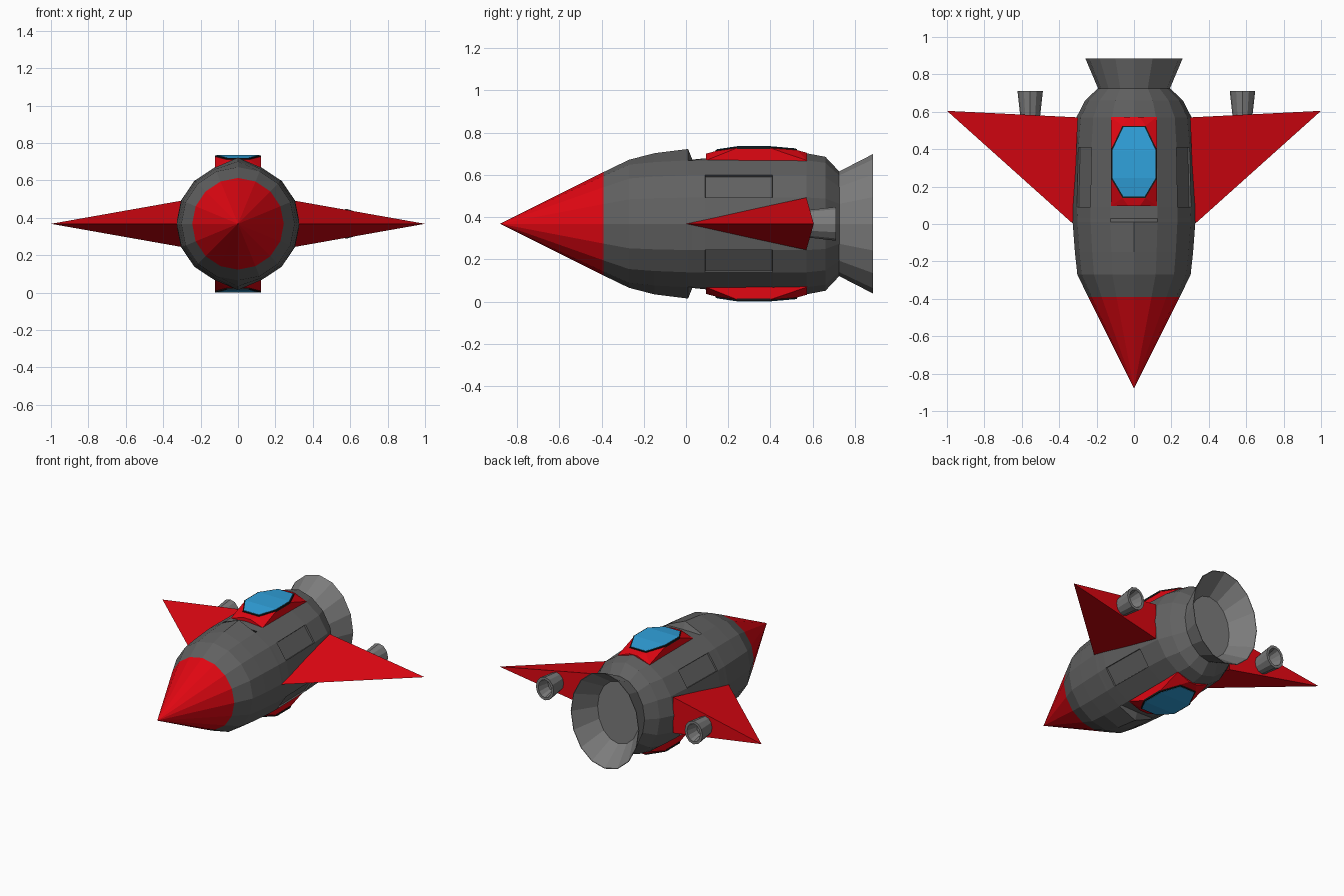
import bpy, bmesh, math

if "Cube" in bpy.data.objects:
    bpy.data.objects.remove(bpy.data.objects["Cube"])

ZC = 0.368   # height of the main axis
SIDES = 16


def material(name, col):
    m = bpy.data.materials.new(name)
    m.diffuse_color = (*col, 1)
    m.use_nodes = True
    m.node_tree.nodes["Principled BSDF"].inputs["Base Color"].default_value = m.diffuse_color
    return m


RED = material("red", (0.75, 0.002, 0.006))
BLUE = material("blue", (0.03, 0.36, 0.72))
BLACK = material("black", (0.01, 0.01, 0.01))
GREY = material("dark_grey", (0.12, 0.12, 0.12))
LIGHT = material("mid_grey", (0.2, 0.2, 0.2))


def build(name, verts, faces, mat):
    me = bpy.data.meshes.new(name)
    me.from_pydata(verts, [], faces)
    bm = bmesh.new()
    bm.from_mesh(me)
    if not faces:   # bare points become their convex hull
        bmesh.ops.convex_hull(bm, input=bm.verts)
    bmesh.ops.recalc_face_normals(bm, faces=bm.faces)
    bm.to_mesh(me)
    bm.free()
    me.materials.append(mat)
    ob = bpy.data.objects.new(name, me)
    bpy.context.collection.objects.link(ob)
    return ob


def loft(name, rings, mat):
    """Skin equal-length closed rings and cap both ends."""
    n = len(rings[0])
    verts = [p for r in rings for p in r]
    faces = [(k * n + i, k * n + (i + 1) % n, (k + 1) * n + (i + 1) % n, (k + 1) * n + i)
             for k in range(len(rings) - 1) for i in range(n)]
    faces += [tuple(range(n)), tuple(range((len(rings) - 1) * n, len(rings) * n))]
    return build(name, verts, faces, mat)


def ellipse(y, rx, rz, top=None, cx=0.0, n=SIDES):
    """Ring around the y axis; top overrides the height of the crest and keel points."""
    pts = []
    for i in range(n):
        a = 2 * math.pi * i / n
        z = rz * math.sin(a)
        if top and i in (n // 4, 3 * n // 4):
            z = math.copysign(top, z)
        pts.append((cx + rx * math.cos(a), y, ZC + z))
    return pts


# Hull, with a raised hood that steps down ahead of each canopy
rows = [(-0.39, 0.245, 0.245, 0.245), (-0.27, 0.303, 0.303, 0.303),
        (-0.15, 0.316, 0.316, 0.334), (0.01, 0.328, 0.325, 0.354),
        (0.03, 0.328, 0.325, 0.304), (0.09, 0.33, 0.325, 0.31),
        (0.41, 0.322, 0.325, 0.325), (0.57, 0.308, 0.325, 0.334),
        (0.66, 0.262, 0.312, 0.317), (0.728, 0.19, 0.245, 0.245)]
hull = loft("hull", [ellipse(*r) for r in rows], GREY)

# Shallow sunken panels along the shoulders
bm = bmesh.new()
bm.from_mesh(hull.data)
panels = []
for f in bm.faces:
    c = f.calc_center_median()
    if 0.2 < c.y < 0.3 and 0.22 < abs(c.x) < 0.29:
        panels.append(f)
bmesh.ops.inset_individual(bm, faces=panels, thickness=0.003, depth=-0.01)
bm.to_mesh(hull.data)
bm.free()

# Nose cone
nose = ellipse(-0.39, 0.245, 0.245)
build("nose_cone", nose + [(0, -0.88, ZC)],
      [(i, (i + 1) % SIDES, SIDES) for i in range(SIDES)], RED)


# Main and wing nozzles: flared hollow cups
def nozzle(name, y0, y1, yin, r0, r1, wall, throat, cx, n):
    loft(name, [ellipse(y0, *r0, cx=cx, n=n), ellipse(y1, *r1, cx=cx, n=n),
                ellipse(y1, r1[0] - wall, r1[1] - wall, cx=cx, n=n),
                ellipse(yin, r0[0] - throat, r0[1] - throat, cx=cx, n=n)], LIGHT)


nozzle("main_nozzle", 0.72, 0.885, 0.735, (0.19, 0.245), (0.26, 0.33), 0.004, 0.03, 0, SIDES)
for side, cx in (("left", -0.555), ("right", 0.58)):
    nozzle(side + "_wing_nozzle", 0.55, 0.71, 0.63, (0.05, 0.062), (0.068, 0.08),
           0.018, 0.018, cx, 12)

# Wings: tapering wedges
for side, s in (("left", -1), ("right", 1)):
    build(side + "_wing",
          [(s * 0.325, 0.0, ZC), (s * 0.30, 0.57, ZC + 0.124),
           (s * 0.30, 0.57, ZC - 0.124), (s * 1.0, 0.605, ZC)],
          [(0, 1, 3), (0, 2, 3), (1, 2, 3)], RED)


# Canopies above and below: an octagonal window on a base with chamfered corners
def slab(name, rows, thick, s, mat):
    loft(name, [[(-w, y, ZC + s * (h - thick)), (w, y, ZC + s * (h - thick)),
                 (w, y, ZC + s * h), (-w, y, ZC + s * h)] for y, w, h in rows], mat)


foot = [(0.095, 0.122, 0.300), (0.095, 0.03, 0.332), (0.095, 0.122, 0.29),
        (0.572, 0.122, 0.300), (0.572, 0.03, 0.336), (0.572, 0.122, 0.29)]
frame = [(0.14, 0.062, 0.350), (0.245, 0.124, 0.366), (0.395, 0.124, 0.366), (0.525, 0.062, 0.355)]
glass = [(0.147, 0.057, 0.353), (0.247, 0.116, 0.368), (0.393, 0.116, 0.368), (0.518, 0.057, 0.357)]
for side, s in (("upper", 1), ("lower", -1)):
    crown = [(y, min(w, 0.122), h - 0.006) for y, w, h in frame]
    build(side + "_canopy_base",
          [(m * w, y, ZC + s * h) for y, w, h in foot + crown for m in (-1, 1)], [], RED)
    slab(side + "_window_frame", frame, 0.012, s, BLACK)
    slab(side + "_window", glass, 0.006, s, BLUE)
